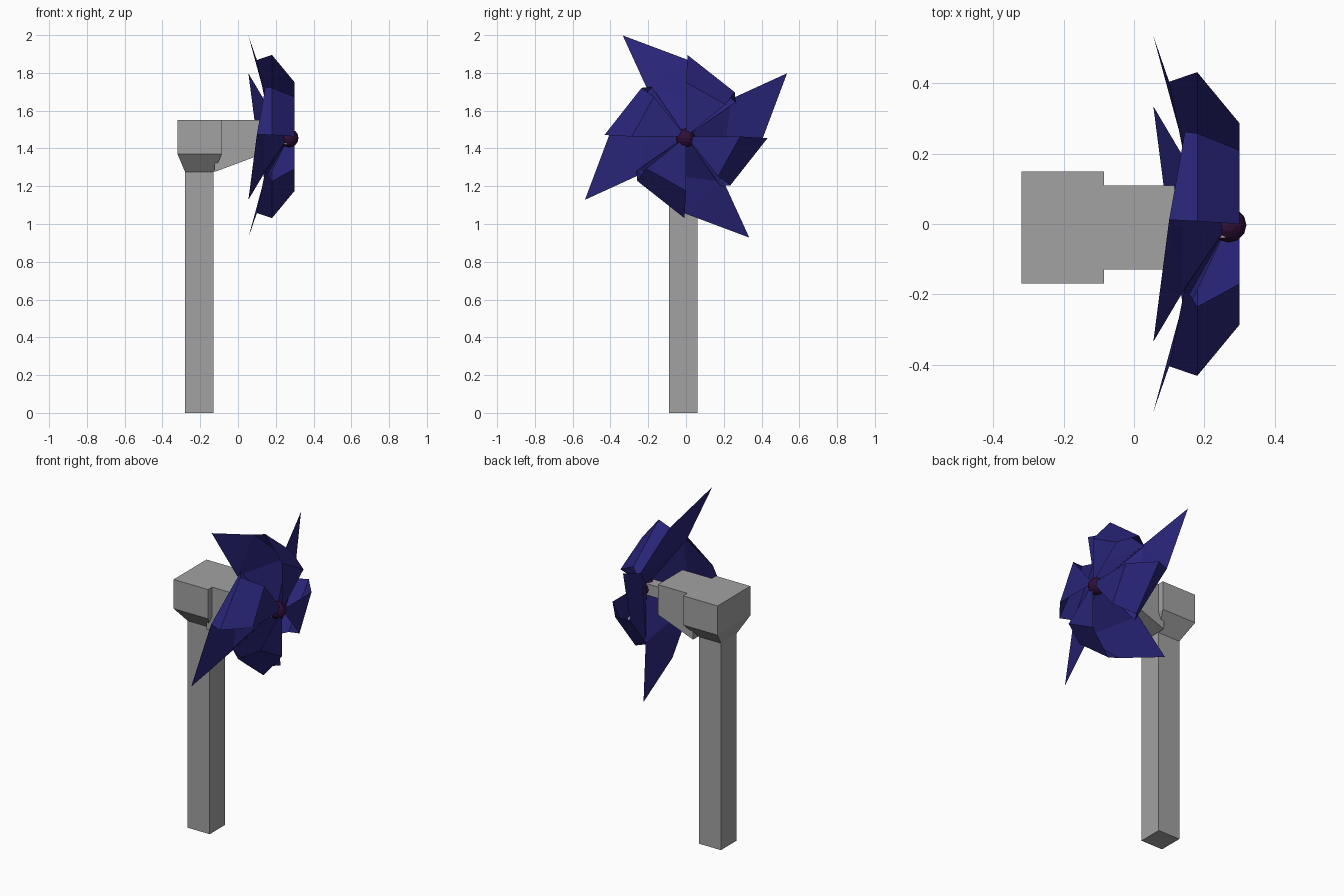
import bpy, math
from mathutils import Matrix, Vector

if "Cube" in bpy.data.objects:
    bpy.data.objects.remove(bpy.data.objects["Cube"])


def material(name, rgb):
    m = bpy.data.materials.new(name)
    m.diffuse_color = (*rgb, 1)
    m.use_nodes = True
    m.node_tree.nodes["Principled BSDF"].inputs["Base Color"].default_value = m.diffuse_color
    return m


def mesh(name, verts, faces, mat):
    me = bpy.data.meshes.new(name)
    me.from_pydata(verts, [], faces)
    ob = bpy.data.objects.new(name, me)
    bpy.context.collection.objects.link(ob)
    me.materials.append(mat)
    return ob


def loft(name, rings):
    """Closed solid through four-point rings."""
    verts = [p for ring in rings for p in ring]
    n = len(verts)
    faces = [(3, 2, 1, 0), (n - 4, n - 3, n - 2, n - 1)]
    for r in range(0, n - 4, 4):
        for i in range(4):
            a, b = r + i, r + (i + 1) % 4
            faces.append((a, b, b + 4, a + 4))
    return mesh(name, verts, faces, grey)


def rect(x0, x1, y0, y1, z):
    return [(x0, y0, z), (x1, y0, z), (x1, y1, z), (x0, y1, z)]


grey = material("post_grey", (0.36, 0.36, 0.36))
blue = material("blade_blue", (0.022, 0.018, 0.19))
plum = material("hub_plum", (0.03, 0.005, 0.04))

# post and head with tapered underside
loft("post", [rect(-.28, -.13, -.09, .06, 0), rect(-.28, -.13, -.09, .06, 1.28)])
loft("head", [rect(-.28, -.13, -.09, .06, 1.275), rect(-.32, -.085, -.17, .15, 1.37),
              rect(-.32, -.085, -.17, .15, 1.55)])

# forward arm with sloping underside
side = [(-.125, 1.275), (.115, 1.365), (.115, 1.55), (-.125, 1.55)]
loft("arm", [[(x, y, z) for x, z in side] for y in (.11, -.13)])

# axle between arm and hub
loft("axle", [rect(.1, .26, -.04, .03, 1.42), rect(.1, .26, -.04, .03, 1.49)])

# four folded paper blades, coordinates relative to the axle
outer = [(.055, -.335, .535), (.1, .012, .405), (.18, .008, .432), (.3, 0, .287), (.3, 0, 0)]
inner = [(.145, .262, .18), (.18, .258, .235), (.3, .21, .17)]
back = [(.135, -.2, .24), (.27, 0, 0)]
pts = outer + inner + back
panels = [(0, 8, 1), (1, 8, 5), (8, 9, 5),              # back of the sheet
          (1, 5, 6, 2), (2, 6, 7, 3), (3, 7, 4)]        # curl and front flap
for k in range(4):
    rot = Matrix.Translation((0, 0, 1.463)) @ Matrix.Rotation(k * math.pi / 2, 4, 'X')
    mesh(f"blade_{k + 1}", [rot @ Vector(p) for p in pts], panels, blue)

# hub
bpy.ops.mesh.primitive_uv_sphere_add(segments=12, ring_count=8, radius=.05,
                                     location=(.27, -.003, 1.455))
hub = bpy.context.object
hub.name = "hub"
hub.data.materials.append(plum)
